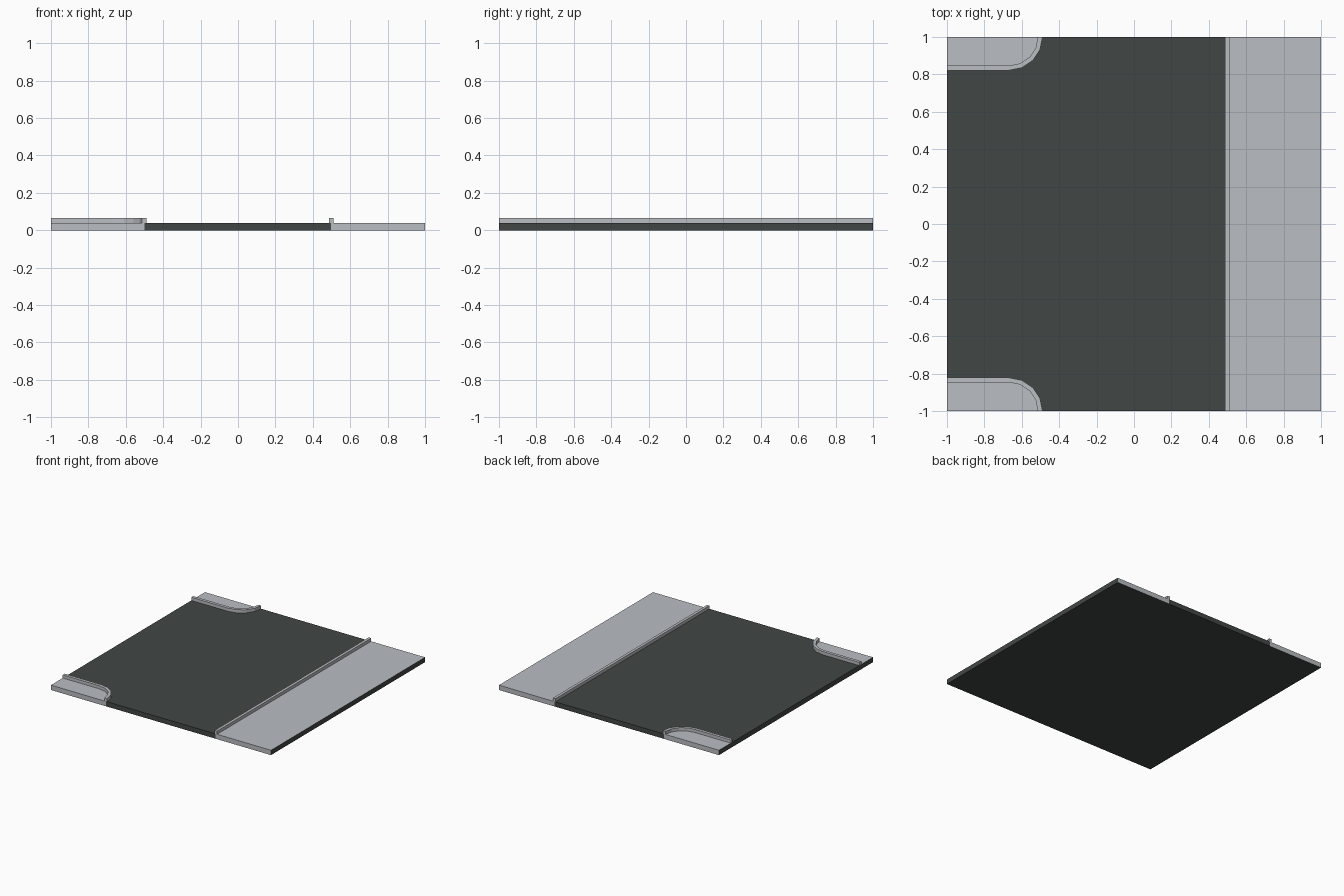
import bpy
import bmesh
import math

if "Cube" in bpy.data.objects:
    bpy.data.objects.remove(bpy.data.objects["Cube"])

THICK, CURB_TOP = 0.04, 0.066      # slab top and curb top heights
CX = -0.667                        # centre of the rounded corners along x


def material(name, rgb):
    m = bpy.data.materials.new(name)
    m.diffuse_color = (*rgb, 1.0)
    m.use_nodes = True
    m.node_tree.nodes["Principled BSDF"].inputs["Base Color"].default_value = m.diffuse_color
    return m


ASPHALT = material("dark asphalt", (0.053, 0.062, 0.059))
CONCRETE = material("light concrete", (0.49, 0.51, 0.54))


def prism(name, outline, z0, z1, bottom=True, rim_only=False):
    """Extrude an outline; rim_only keeps just the walls on the tile border."""
    n = len(outline)
    area = sum(outline[i][0] * outline[(i + 1) % n][1]
               - outline[(i + 1) % n][0] * outline[i][1] for i in range(n))
    if area < 0:
        outline = outline[::-1]
    bm = bmesh.new()
    lo = [bm.verts.new((x, y, z0)) for x, y in outline]
    hi = [bm.verts.new((x, y, z1)) for x, y in outline]
    bm.faces.new(hi)
    if bottom:
        bm.faces.new(lo[::-1])
    for i in range(n):
        j = (i + 1) % n
        on_rim = any(abs(outline[i][k]) > 0.999
                     and abs(outline[i][k] - outline[j][k]) < 1e-5 for k in (0, 1))
        if on_rim or not rim_only:
            bm.faces.new((lo[i], lo[j], hi[j], hi[i]))
    bm.normal_update()
    mesh = bpy.data.meshes.new(name)
    bm.to_mesh(mesh)
    bm.free()
    obj = bpy.data.objects.new(name, mesh)
    bpy.context.collection.objects.link(obj)
    return obj


def paint_pavement(obj):
    """Concrete on the top and the front/back edges, asphalt elsewhere."""
    obj.data.materials.append(CONCRETE)
    obj.data.materials.append(ASPHALT)
    for p in obj.data.polygons:
        p.material_index = 0 if p.normal.z > 0.5 or abs(p.normal.y) > 0.9 else 1


def corner_path(r, side):
    """Edge running in from x = -1 and turning out to the front or back border."""
    pts = [(-1.0, side * (1 - r))]
    for i in range(5):
        a = math.radians(90 - 22.5 * i)
        pts.append((CX + r * math.cos(a), side * (1 - r * math.sin(a))))
    pts[-1] = (CX + r, side * 1.0)
    return pts


# Road surface with two rounded corner notches
front, back = corner_path(0.167, -1), corner_path(0.167, 1)
road = prism("road", front + [(0.497, -1.0), (0.497, 1.0)] + back[::-1],
             0, THICK, rim_only=True)
road.data.materials.append(ASPHALT)

# Straight pavement and its curb
paint_pavement(prism("straight_pavement",
                     [(0.497, -1.0), (1.0, -1.0), (1.0, 1.0), (0.497, 1.0)],
                     0, THICK, rim_only=True))
curb = prism("straight_curb",
             [(0.487, -1.0), (0.51, -1.0), (0.51, 1.0), (0.487, 1.0)],
             THICK, CURB_TOP, bottom=False)
curb.data.materials.append(CONCRETE)

# Rounded corner pavements and curbs, front and back
for label, side in (("front", -1), ("back", 1)):
    paint_pavement(prism(label + "_corner_pavement",
                         corner_path(0.167, side) + [(-1.0, side * 1.0)],
                         0, THICK, rim_only=True))
    curb = prism(label + "_corner_curb",
                 corner_path(0.178, side) + corner_path(0.153, side)[::-1],
                 THICK, CURB_TOP, bottom=False)
    curb.data.materials.append(CONCRETE)
